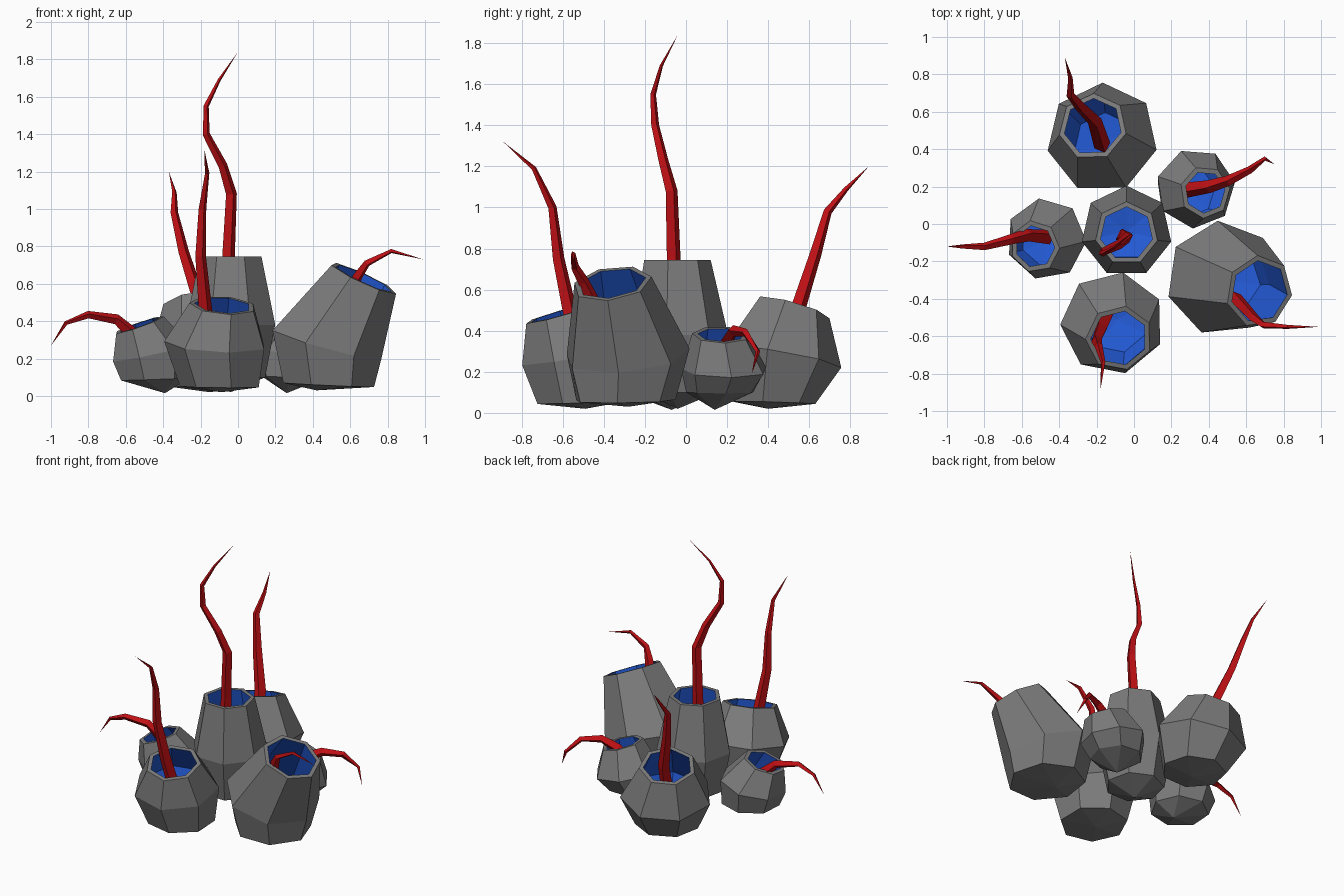
import bpy, bmesh, math
from mathutils import Vector

cube = bpy.data.objects.get("Cube")
if cube:
    bpy.data.objects.remove(cube, do_unlink=True)


def make_material(name, rgb):
    mat = bpy.data.materials.new(name)
    mat.use_nodes = True
    mat.diffuse_color = (*rgb, 1)
    mat.node_tree.nodes["Principled BSDF"].inputs["Base Color"].default_value = (*rgb, 1)
    return mat


GREY = make_material("shell grey", (0.2, 0.2, 0.2))
BLUE = make_material("cavity blue", (0.018, 0.11, 0.72))
RED = make_material("tentacle red", (0.52, 0.005, 0.007))


def ring(bm, centre, normal, radius, sides, phase):
    # Polygon of vertices around a centre, square to the normal
    turn = Vector((0, 0, 1)).rotation_difference(Vector(normal))
    verts = []
    for i in range(sides):
        a = math.radians(phase) + math.tau * i / sides
        verts.append(bm.verts.new(Vector(centre) + turn @ Vector((math.cos(a), math.sin(a), 0)) * radius))
    return verts


def bridge(bm, a, b, material=0):
    n = len(a)
    for i in range(n):
        j = (i + 1) % n
        bm.faces.new((a[i], a[j], b[j], b[i])).material_index = material


def fan(bm, loop, tip, material=0):
    v = bm.verts.new(tip)
    n = len(loop)
    for i in range(n):
        bm.faces.new((loop[i], v, loop[(i + 1) % n])).material_index = material


def finish(bm, name, materials):
    bmesh.ops.recalc_face_normals(bm, faces=bm.faces[:])
    mesh = bpy.data.meshes.new(name)
    bm.to_mesh(mesh)
    bm.free()
    for mat in materials:
        mesh.materials.append(mat)
    obj = bpy.data.objects.new(name, mesh)
    bpy.context.collection.objects.link(obj)


def pod(name, pole, low, mid, rim, radii, lean, phase):
    # Seven-sided shell, leaning more towards the mouth, with a hollow lining
    bm = bmesh.new()
    low, mid, rim = Vector(low), Vector(mid), Vector(rim)
    normals = [Vector((lean[0] * k, lean[1] * k, 1)).normalized() for k in (0.1, 0.6, 1)]
    outer = [ring(bm, c, n, r, 7, phase) for c, n, r in zip((low, mid, rim), normals, radii)]
    fan(bm, outer[0], pole)
    bridge(bm, outer[0], outer[1])
    bridge(bm, outer[1], outer[2])
    # Rim lip and blue lining
    lip = ring(bm, rim, normals[2], radii[2] - 0.028, 7, phase)
    wall = ring(bm, mid, normals[1], radii[1] * 0.85, 7, phase)
    floor = ring(bm, low.lerp(mid, 0.2), normals[0], radii[0] * 0.8, 7, phase)
    bridge(bm, outer[2], lip)
    bridge(bm, lip, wall, 1)
    bridge(bm, wall, floor, 1)
    fan(bm, floor, low.lerp(mid, 0.1), 1)
    finish(bm, name, (GREY, BLUE))


def tentacle(name, points, width):
    # Four-sided tapering arm along a bent path
    bm = bmesh.new()
    pts = [Vector(p) for p in points]
    last = len(pts) - 1
    loops = []
    for i in range(last):
        along = (pts[i + 1] - pts[max(i - 1, 0)]).normalized()
        loops.append(ring(bm, pts[i], along, width * (1 - i / last) ** 0.8, 4, 20))
    bm.faces.new(loops[0])
    for a, b in zip(loops, loops[1:]):
        bridge(bm, a, b)
    fan(bm, loops[-1], pts[-1])
    finish(bm, name, (RED,))


# Shells: pole, low ring, widest ring, mouth, radii, lean, phase
pod("back_pod", (-.15, .4, .02), (-.15, .42, .05), (-.17, .46, .27), (-.22, .52, .51),
    (.21, .3, .185), (-.17, .28), 90)
pod("centre_pod", (-.04, -.04, .02), (-.04, -.04, .1), (-.04, -.04, .38), (-.04, -.05, .745),
    (.19, .245, .17), (0, 0), 90)
pod("right_pod", (-.39, -.07, .015), (-.45, -.08, .09), (-.47, -.08, .23), (-.53, -.12, .38),
    (.19, .22, .14), (-.35, -.1), 100)
pod("left_pod", (.26, .14, .015), (.29, .17, .1), (.33, .19, .21), (.38, .17, .38),
    (.17, .215, .14), (.3, .03), 60)
pod("front_pod", (-.09, -.49, .02), (-.09, -.51, .05), (-.115, -.53, .28), (-.08, -.61, .485),
    (.22, .28, .18), (.08, -.28), 130)
pod("large_pod", (.42, -.28, .03), (.48, -.3, .06), (.47, -.29, .28), (.67, -.36, .63),
    (.25, .31, .195), (.46, -.15), 95)

# Tentacles rising out of each mouth
tentacle("back_tentacle", [(-.17, .42, .15), (-.21, .55, .52), (-.29, .63, .77), (-.34, .69, .98),
                           (-.34, .78, 1.09), (-.37, .89, 1.2)], .045)
tentacle("centre_tentacle", [(-.06, -.07, .2), (-.05, -.06, .76), (-.035, -.07, 1.08), (-.08, -.11, 1.23),
                             (-.17, -.15, 1.4), (-.17, -.16, 1.55), (-.1, -.12, 1.69), (0, -.04, 1.84)], .04)
tentacle("right_tentacle", [(-.46, -.07, .2), (-.57, -.06, .34), (-.65, -.08, .41), (-.8, -.12, .435),
                            (-.92, -.12, .39), (-1, -.12, .27)], .042)
tentacle("left_tentacle", [(.27, .18, .2), (.4, .2, .35), (.5, .23, .4), (.62, .29, .39),
                           (.7, .35, .3), (.75, .32, .19)], .042)
tentacle("front_tentacle", [(-.14, -.47, .15), (-.175, -.56, .47), (-.2, -.62, .75), (-.19, -.65, 1),
                            (-.165, -.74, 1.19), (-.18, -.89, 1.32)], .045)
tentacle("large_tentacle", [(.54, -.39, .43), (.64, -.5, .64), (.69, -.54, .71), (.82, -.55, .775),
                            (.99, -.55, .73)], .035)
